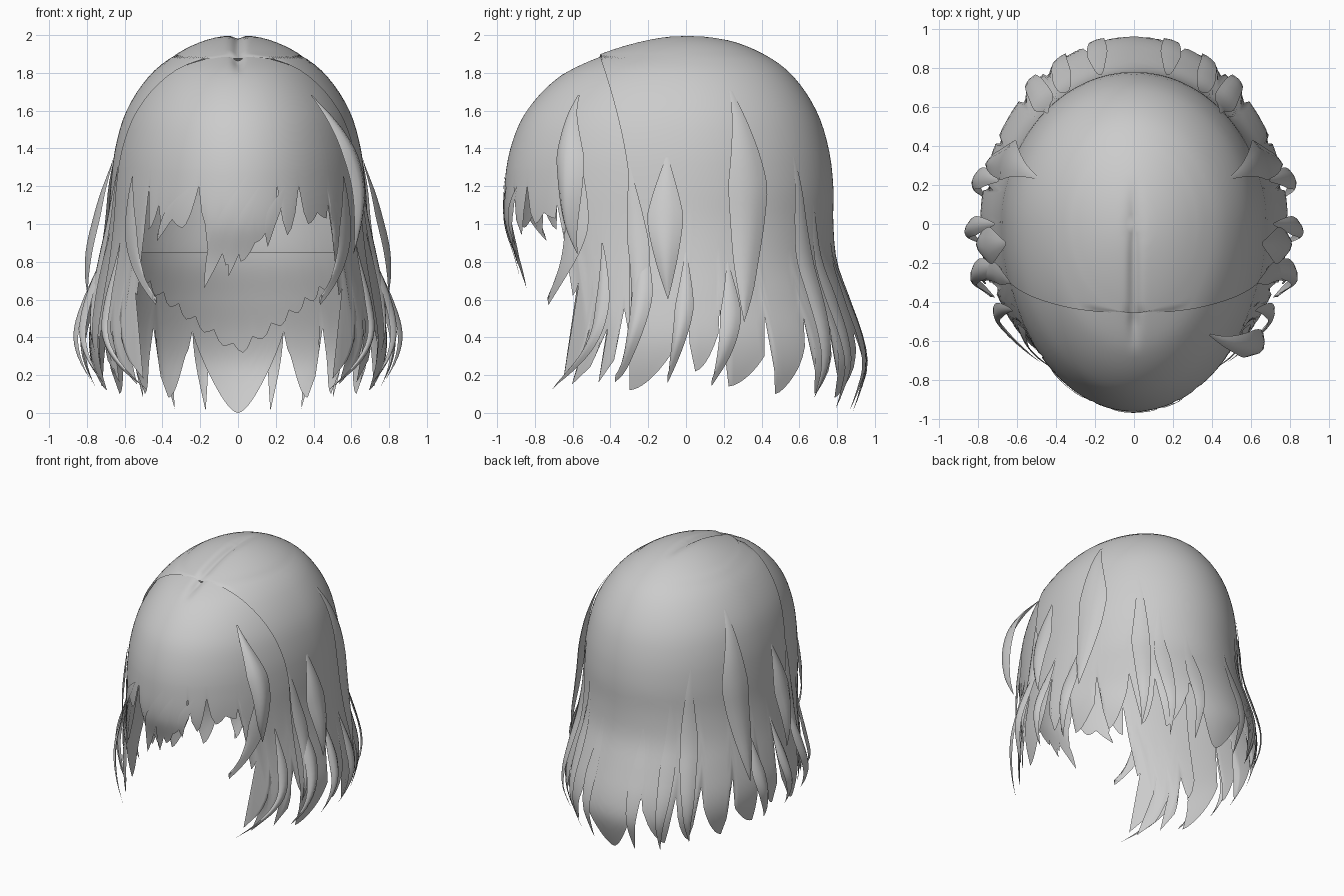
import bpy, bmesh
from math import sin, cos, acos, radians, degrees, exp, pi, sqrt

if "Cube" in bpy.data.objects:
    bpy.data.objects.remove(bpy.data.objects["Cube"])

# Horizontal half-extents of the hair at each height: z, side, front, back
PROFILE = [(2.0, 0, 0, 0), (1.975, .165, .21, .215), (1.9, .325, .46, .41), (1.8, .455, .665, .55),
           (1.6, .59, .86, .69), (1.4, .65, .945, .755), (1.2, .675, .975, .78), (1, .69, .97, .78),
           (.8, .72, .91, .80), (.6, .76, .87, .87), (.4, .79, .87, .94), (.25, .775, .88, .962),
           (.1, .73, .90, .92), (0, .70, .90, .88)]
KNOTS = [sqrt(2 - p[0]) for p in PROFILE]


def clamp(v):
    return max(0.0, min(1.0, v))


def extents(z):
    """Smooth interpolation of the profile."""
    w = sqrt(2 - max(0, min(2, z)))
    i = max(k for k in range(len(KNOTS) - 1) if KNOTS[k] <= w + 1e-9)
    h = KNOTS[i + 1] - KNOTS[i]
    t = (w - KNOTS[i]) / h

    def slope(k, c):
        a, b = max(k - 1, 0), min(k + 1, len(KNOTS) - 1)
        return (PROFILE[b][c] - PROFILE[a][c]) / (KNOTS[b] - KNOTS[a]) * h
    return [(2 * t**3 - 3 * t**2 + 1) * PROFILE[i][c] + (t**3 - 2 * t**2 + t) * slope(i, c)
            + (3 * t**2 - 2 * t**3) * PROFILE[i + 1][c] + (t**3 - t**2) * slope(i + 1, c)
            for c in (1, 2, 3)]


def surface(deg, z, off=0.0):
    """Point on the hair volume; 0 degrees is the front, +90 is +x."""
    a, f, b = extents(z)
    if z < .5:  # front tips curl forward
        deg *= 1 - .3 * ((.5 - z) / .4) ** 2 * clamp((70 - abs(deg)) / 15)
    t = radians(deg)
    c = cos(t)
    k = 1 + off / .8
    x, y = a * sin(t) * k, -(f if c > 0 else b) * c * k
    zz = z + (off * (z - 1) if z > 1 else 0)
    if z > 1.8:  # parting groove
        zz -= .025 * exp(-(x / .03) ** 2) * clamp((.22 - y) / .25) * clamp((y + .65) / .15)
    return x, y, zz


def edge_angle(z):
    """Angle of the seam between fringe and back hair."""
    y = .30 + .16 * clamp((z - 1.2) / .7) ** 1.5
    return degrees(acos(min(1, y / max(extents(z)[1], .01))))


def grid_object(name, grid):
    bm = bmesh.new()
    rows = [[bm.verts.new(p) for p in r] for r in grid]
    for r, s in zip(rows, rows[1:]):
        for j in range(len(r) - 1):
            bm.faces.new((r[j], s[j], s[j + 1], r[j + 1]))
    bmesh.ops.remove_doubles(bm, verts=bm.verts, dist=.0005)
    for f in bm.faces:
        f.smooth = True
    me = bpy.data.meshes.new(name)
    bm.to_mesh(me)
    bm.free()
    ob = bpy.data.objects.new(name, me)
    bpy.context.collection.objects.link(ob)
    return ob


def sheet(name, hem, angle, top, off, split=1.25):
    """Shell from height top, level rows down to split, then to a scalloped hem."""
    cols = []
    for (p, z), (q, w) in zip(hem, hem[1:]):
        n = max(1, int(abs(q - p) / 1.5))
        for k in range(n):
            t = k / n
            e = t ** 1.7 if w > z else 1 - (1 - t) ** 1.7
            cols.append((p + (q - p) * t, z + (w - z) * e))
    cols.append(hem[-1])
    levels = [top - (top - split) * (i / 22) ** 2 for i in range(22)] if top > split else []
    start = min(top, split)
    grid = [[surface(angle(p, z), z, off) for p, _ in cols] for z in levels]
    for i in range(19):
        grid.append([surface(angle(p, start + (zb - start) * i / 18), start + (zb - start) * i / 18, off)
                     for p, zb in cols])
    return grid_object(name, grid)


def lock(name, d0, z0, d1, z1, width, lift, bend=0.0, base=.004):
    """Pointed ribbon growing out of the hair and lifting towards its tip."""
    n, grid = 20, []
    for i in range(n + 1):
        t = i / n
        w = width / 2 * min(.08 + 2.2 * t, 1) * (1 - t ** 2.5)
        d = d0 + (d1 - d0) * t + bend * sin(pi * t)
        h = lift * sin(pi * .85 * t ** 1.2)
        grid.append([surface(d + w * c, z0 + (z1 - z0) * t - .04 * c * c * t,
                             base + h * (1 - .3 * c * c)) for c in (-1, -.5, 0, .5, 1)])
    return grid_object(name, grid)


# Back hair cap with scalloped hem
half = [(69, .12), (87, .38), (89, .68), (92, .22), (100, .42), (101, .55), (103, .14),
        (115, .3), (117, .52), (120, .1), (131, .35), (133, .5), (137, .1), (143, .3),
        (145, .45), (149, .08), (159, .3), (162, .43), (180, 0)]
hem = half + [(360 - d, z) for d, z in reversed(half[:-1])]
sheet("back_hair", hem, lambda p, z: 180 - (180 - p) / 111 * (180 - edge_angle(z)), 2.0, 0)

# Fringe with the side panels that frame the face
side = [(44, .62), (48, .72), (50, .18), (53, .5), (55, .15), (59, .45), (61, .16),
        (65, .55), (68, .38), (72, .5)]
front = [(-43.5, .95), (-42, 1.2), (-41, .97), (-36, 1.1), (-34, .95), (-30, 1.04), (-24, .98),
         (-17, 1.2), (-14, 1.0), (-11, .8), (-7, .87), (-5, .78), (0, .86), (1, .8), (7, .9),
         (12, .96), (16, 1.05), (17, 1.2), (21, .94), (25, 1.06), (27, 1.2), (31, 1.0),
         (36, 1.06), (41, 1.03), (42, 1.1), (43.5, .95)]
hem = [(-d, z) for d, z in reversed(side)] + front + side
sheet("fringe", hem, lambda p, z: p / 72 * (edge_angle(z) + 5), 1.9, -.012, 1.3)

# Inner layer at the nape, with a V-shaped zigzag hem
hem = [(90 + 4 * k, .3 + .52 * abs(cos(radians(4 * k))) + .05 * (k % 2))
       for k in range(46)]
sheet("inner_nape_layer", hem, lambda p, z: p, .85, -.05)

# Overlapping locks, the same on both sides: angle, z, tip angle, tip z, width, lift, bend
SIDE_LOCKS = [(84, 1.35, 84, .64, 12, .11, 0), (112, 1.7, 109, .52, 18, .07, 3),
              (72, 1.3, 70, .36, 8, .05, 4), (56, 1.25, 34, .61, 10, .02, 7),
              (76, .95, 68, .2, 8, .09, 3), (62, .9, 54, .16, 6, .05, 2),
              (138, 1.35, 137, .12, 11, .03, 3), (150, 1.1, 152, .06, 9, .012, 0),
              (90, .85, 84, .2, 7, .08, 2), (106, .8, 98, .18, 8, .06, 2),
              (166, .9, 166, .05, 9, .008, 0)]
for sgn, tag in ((1, "right"), (-1, "left")):
    for k, (d0, z0, d1, z1, w, h, b) in enumerate(SIDE_LOCKS):
        lock(f"side_lock_{tag}_{k + 1}", sgn * d0, z0, sgn * d1, z1, w, h, sgn * b)

# Loose lock on the right temple
lock("temple_lock", 45, 1.68, 54, .88, 11, .14, 6)

# Fringe locks sweeping to one side
for k, (d0, z0, d1, z1, w) in enumerate([(4, 1.25, -14, .7, 11), (10, 1.2, -4, .76, 9),
                                         (22, 1.2, 13, .92, 7), (-22, 1.2, -38, .95, 8)]):
    lock(f"fringe_lock_{k + 1}", d0, z0, d1, z1, w, .002, -2, -.008)
